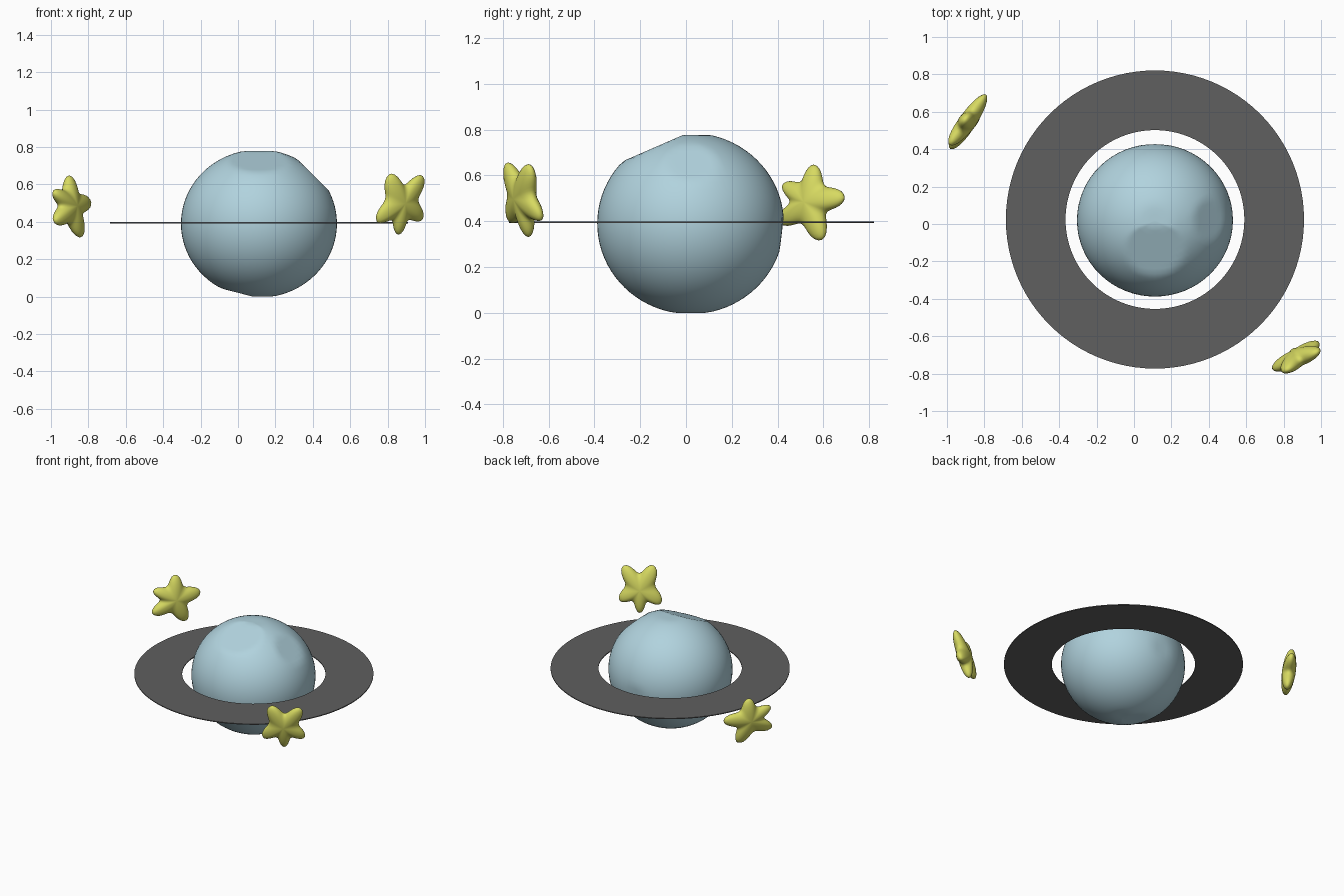
import bpy, bmesh, math
from mathutils import Vector

if "Cube" in bpy.data.objects:
    bpy.data.objects.remove(bpy.data.objects["Cube"])


def material(name, rgb):
    m = bpy.data.materials.new(name)
    m.diffuse_color = (*rgb, 1)
    m.use_nodes = True
    m.node_tree.nodes["Principled BSDF"].inputs["Base Color"].default_value = m.diffuse_color
    return m


BLUE = material("pale_blue", (0.44, 0.65, 0.73))
GREY = material("dark_grey", (0.115, 0.115, 0.115))
YELLOW = material("star_yellow", (0.68, 0.70, 0.12))


def make_object(name, bm, mat, smooth=True):
    bmesh.ops.recalc_face_normals(bm, faces=bm.faces)
    mesh = bpy.data.meshes.new(name)
    bm.to_mesh(mesh)
    bm.free()
    mesh.materials.append(mat)
    for p in mesh.polygons:
        p.use_smooth = smooth
    ob = bpy.data.objects.new(name, mesh)
    bpy.context.collection.objects.link(ob)
    return ob


CENTRE = Vector((0.112, 0.02, 0.39))

# Planet: slightly squashed ball with a few flattened dents
bm = bmesh.new()
bmesh.ops.create_uvsphere(bm, u_segments=64, v_segments=40, radius=1)
dents = [((0, -0.40, 0.917), 0.368), ((0.7, 0, 0.7), 0.39),
         ((-0.25, 0, -0.97), 0.386), ((0, 0.99, -0.12), 0.401),
         ((0, 0, 1), 0.388), ((0, 0, -1), 0.39)]
for v in bm.verts:
    v.co = Vector((v.co.x * 0.417, v.co.y * 0.408, v.co.z * 0.396))
    for d, depth in dents:
        n = Vector(d).normalized()
        over = v.co.dot(n) - depth
        if over > 0:
            v.co -= n * over
    v.co += CENTRE
make_object("planet", bm, BLUE)

# Ring: thin flat annulus swept from a small rectangular section
bm = bmesh.new()
N, R_IN, R_OUT, T = 96, 0.478, 0.797, 0.003
section = [(R_IN, -T), (R_OUT, -T), (R_OUT, T), (R_IN, T)]
loops = []
for i in range(N):
    a = math.tau * i / N
    loops.append([bm.verts.new((CENTRE.x + r * math.cos(a),
                                CENTRE.y + 0.004 + r * math.sin(a), 0.395 + z))
                  for r, z in section])
for i in range(N):
    a, b = loops[i], loops[(i + 1) % N]
    for j in range(4):
        k = (j + 1) % 4
        bm.faces.new((a[j], b[j], b[k], a[k]))
make_object("ring", bm, GREY, smooth=False)


def star(name, centre, heading, lean, tips, valley=0.103, half=0.046):
    """Puffy five-pointed star; tips are (angle in degrees, radius)."""
    c, h = Vector(centre), math.radians(heading)
    u = Vector((math.cos(h), math.sin(h), 0))
    n = Vector((math.sin(h), -math.cos(h), 0))
    up = Vector((0, 0, 1)) + n * lean
    outline, steps = [], 16
    for i, (a0, r0) in enumerate(tips):
        a1, r1 = tips[(i + 1) % 5]
        if a1 < a0:
            a1 += 360
        for s in range(steps):
            t = s / steps
            bump = (0.5 + 0.5 * math.cos(math.tau * t)) ** 1.25
            tip = r0 if t < 0.5 else r1
            outline.append((math.radians(a0 + (a1 - a0) * t),
                            valley + (tip - valley) * bump))
    bm = bmesh.new()
    rows = 16
    rings = []
    for k in range(1, rows):
        q = math.pi * k / rows
        rings.append([bm.verts.new(c + u * (r * math.sin(q) * math.cos(a))
                                   + up * (r * math.sin(q) * math.sin(a))
                                   + n * (half * math.cos(q))) for a, r in outline])
    poles = [bm.verts.new(c + n * half), bm.verts.new(c - n * half)]
    m = len(outline)
    for i in range(m):
        j = (i + 1) % m
        bm.faces.new((poles[0], rings[0][i], rings[0][j]))
        bm.faces.new((poles[1], rings[-1][j], rings[-1][i]))
        for a, b in zip(rings, rings[1:]):
            bm.faces.new((a[i], b[i], b[j], a[j]))
    make_object(name, bm, YELLOW)


# Two stars beside the planet
star("back_left_star", (-0.895, 0.54, 0.485), 55, -0.1,
     [(6, 0.185), (86, 0.163), (153, 0.165), (207, 0.182), (295, 0.183)])
star("front_right_star", (0.873, -0.715, 0.497), 30, 0.18,
     [(52, 0.188), (119, 0.18), (215, 0.17), (270, 0.166), (328, 0.162)])
